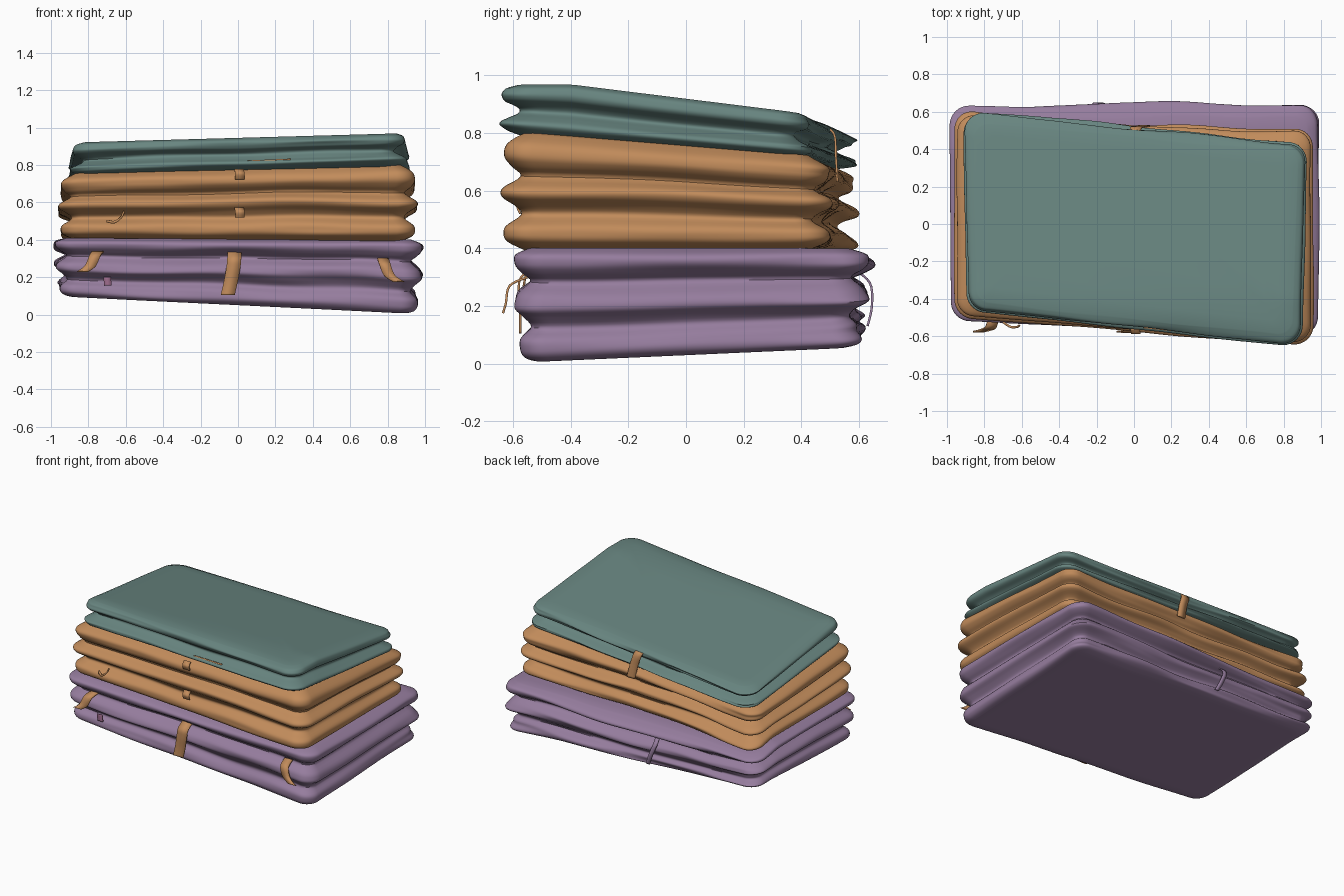
import bpy, bmesh, math
from mathutils import Vector, noise

if "Cube" in bpy.data.objects:
    bpy.data.objects.remove(bpy.data.objects["Cube"])


def material(name, rgb):
    m = bpy.data.materials.new(name)
    m.diffuse_color = (*rgb, 1)
    m.use_nodes = True
    m.node_tree.nodes["Principled BSDF"].inputs["Base Color"].default_value = m.diffuse_color
    return m


TEAL = material("teal cloth", (0.138, 0.235, 0.216))
TAN = material("tan cloth", (0.54, 0.262, 0.105))
PURPLE = material("purple cloth", (0.305, 0.205, 0.342))
PINK = material("pink patch", (0.36, 0.16, 0.28))


# tilted planes separating the three bundles
def ground(x, y):
    return 0.054 - 0.047 * x + 0.045 * (y + 0.4)


def seam_low(x, y):
    return 0.405 - 0.005 * x - 0.2 * max(0, y - 0.4) * (0.5 - 0.5 * x)


def seam_high(x, y):
    return 0.78 + 0.02 * x - 0.08 * (y + 0.5)


def top(x, y):
    return 0.945 + 0.028 * x - 0.125 * max(0, y + 0.4)


def spline(pts, n):
    """Smooth curve through points of any dimension."""
    pts = [Vector(p) for p in pts]
    out = []
    for i in range(len(pts) - 1):
        a, b = pts[max(i - 1, 0)], pts[i]
        c, d = pts[i + 1], pts[min(i + 2, len(pts) - 1)]
        for k in range(n):
            t = k / n
            out.append(0.5 * (2 * b + (c - a) * t + (2 * a - 5 * b + 4 * c - d) * t * t
                              + (3 * b - a - 3 * c + d) * t ** 3))
    return out + [pts[-1]]


def finish(bm, name, mat, angle=50):
    bmesh.ops.recalc_face_normals(bm, faces=bm.faces)
    me = bpy.data.meshes.new(name)
    bm.to_mesh(me)
    bm.free()
    ob = bpy.data.objects.new(name, me)
    bpy.context.collection.objects.link(ob)
    me.materials.append(mat)
    bpy.ops.object.select_all(action='DESELECT')
    bpy.context.view_layer.objects.active = ob
    ob.select_set(True)
    bpy.ops.object.shade_smooth_by_angle(angle=math.radians(angle))
    return ob


def outline(quad, d):
    """Rounded quad inset by d; corners run front-left, then anticlockwise."""
    r = max(0.1 - 0.5 * d, 0.02)
    signs = [(-1, -1), (1, -1), (1, 1), (-1, 1)]
    cent = [Vector((q[0] - s[0] * (d + r), q[1] - s[1] * (d + r)))
            for q, s in zip(quad, signs)]
    arcs = []
    for i, c in enumerate(cent):
        a0 = math.pi + i * math.pi / 2
        arcs.append([c + r * Vector((math.cos(a0 + k * math.pi / 16), math.sin(a0 + k * math.pi / 16)))
                     for k in range(9)])
    pts = []
    for i in range(4):
        pts += arcs[i]
        a, b = arcs[i][-1], arcs[(i + 1) % 4][0]
        n = 44 if i % 2 == 0 else 26
        pts += [a.lerp(b, k / n) for k in range(1, n)]
    return pts


def bundle(name, mat, quad, lower, upper, profile, bow, seed):
    """Folded cloth: stacked outlines, profile = (height fraction, inset)."""
    side = [tuple(p) for p in spline(profile, 4)]
    t0, t1 = side[0][0], side[-1][0]
    caps = (0.12, 0.2, 0.32, 0.44)
    rows = [(t0, d) for d in reversed(caps)] + side + [(t1, d) for d in caps]
    bm = bmesh.new()
    rings = []
    for t, d in rows:
        ring = []
        flat = d > 0.1
        for p in outline(quad, d):
            x, y = p
            back = max(0, y - 0.3) * 4
            tt = t
            if not flat:
                # wandering folds and small wrinkles, rougher at the back
                mid = max(0, math.sin(math.pi * min(max(t, 0), 1)))
                tt += mid * (0.06 + 0.04 * back) * noise.noise(Vector((x * 1.6, y * 1.6, seed)))
                k = (0.011 + 0.012 * back) * noise.noise(Vector((x * 2.2, y * 2.2, t * 7 + seed)))
                x -= k * (1 if x > 0 else -1) * min(1, abs(x) ** 6)
                y -= k * (1 if y > 0 else -1)
            y -= bow * (1 - x * x) * max(0, min(1, y * 2))
            z0, z1 = lower(x, y), upper(x, y)
            ring.append(bm.verts.new((x, y, z0 + (z1 - z0) * tt)))
        rings.append(ring)
    n = len(rings[0])
    for a, b in zip(rings, rings[1:]):
        for i in range(n):
            j = (i + 1) % n
            bm.faces.new((a[i], a[j], b[j], b[i]))
    bm.faces.new(rings[0])
    bm.faces.new(rings[-1])
    return finish(bm, name, mat)


# three bundles of folded cloth
bundle("purple_bundle", PURPLE, [(-0.975, -0.52), (0.985, -0.6), (0.985, 0.63), (-0.985, 0.635)],
       ground, seam_low,
       [(0, 0.08), (0.03, 0.045), (0.1, 0.025), (0.2, 0.03), (0.3, 0.062), (0.4, 0.035),
        (0.48, 0.005), (0.58, 0.01), (0.7, 0.06), (0.78, 0.03), (0.86, 0.0), (0.94, 0.003),
        (1.0, 0.06)], 0.0, 1.3)
bundle("tan_bundle", TAN, [(-0.955, -0.505), (0.955, -0.64), (0.955, 0.515), (-0.955, 0.605)],
       seam_low, seam_high,
       [(-0.02, 0.08), (0.05, 0.025), (0.12, 0.01), (0.2, 0.015), (0.3, 0.062), (0.38, 0.045),
        (0.46, 0.002), (0.54, 0.002), (0.64, 0.062), (0.72, 0.03), (0.8, 0.01), (0.9, 0.02),
        (1.0, 0.08)], 0.03, 5.1)
bundle("teal_bundle", TEAL, [(-0.885, -0.465), (0.89, -0.635), (0.915, 0.43), (-0.9, 0.585)],
       seam_high, top,
       [(-0.1, 0.09), (0.0, 0.02), (0.1, -0.008), (0.2, -0.008), (0.3, 0.02), (0.42, 0.055),
        (0.55, 0.04), (0.66, 0.008), (0.8, 0.0), (0.92, 0.012), (1.0, 0.045)], 0.0, 9.7)


def ribbon(name, mat, path, width, axis=(1, 0, 0), thick=0.008):
    """Flat strip swept along a path."""
    half = Vector(axis) * width / 2
    bm = bmesh.new()
    rows = [(bm.verts.new(p - half), bm.verts.new(p + half)) for p in spline(path, 5)]
    for a, b in zip(rows, rows[1:]):
        bm.faces.new((a[0], a[1], b[1], b[0]))
    ob = finish(bm, name, mat, 40)
    mod = ob.modifiers.new("thickness", 'SOLIDIFY')
    mod.thickness = thick
    mod.offset = 0
    return ob


# hanging straps at the front
ribbon("front_centre_strap", TAN, [(-0.02, -0.52, 0.335), (-0.02, -0.572, 0.3), (-0.025, -0.58, 0.25),
                                   (-0.04, -0.575, 0.17), (-0.055, -0.575, 0.105)], 0.075)
ribbon("front_left_strap", TAN, [(-0.75, -0.5, 0.335), (-0.765, -0.55, 0.315), (-0.79, -0.565, 0.26),
                                 (-0.83, -0.575, 0.23)], 0.06)
ribbon("front_right_strap", TAN, [(0.775, -0.55, 0.3), (0.785, -0.612, 0.27), (0.81, -0.625, 0.21),
                                  (0.86, -0.635, 0.175)], 0.06)
# back straps
ribbon("back_tan_strap", TAN, [(0.0, 0.46, 0.83), (0.01, 0.512, 0.8), (0.035, 0.52, 0.72),
                               (0.055, 0.525, 0.63)], 0.06)
ribbon("back_purple_strap", PURPLE, [(-0.2, 0.58, 0.33), (-0.21, 0.638, 0.28), (-0.18, 0.645, 0.2),
                                     (-0.15, 0.63, 0.13)], 0.03)
# loose cord, small tabs and patches on the front
ribbon("front_cord", TAN, [(-0.7, -0.525, 0.5), (-0.66, -0.55, 0.495), (-0.625, -0.55, 0.52),
                           (-0.61, -0.54, 0.55)], 0.014, (0, 0, 1), 0.012)
for i, z in enumerate((0.55, 0.755)):
    ribbon("front_tab_%d" % (i + 1), TAN, [(0.005, -0.56, z + 0.02), (0.01, -0.585, z),
                                           (0.01, -0.575, z - 0.03)], 0.05)
ribbon("tan_patch", TAN, [(0.05, -0.553, 0.816), (0.28, -0.576, 0.826)], 0.016, (0, 0, 1))
ribbon("pink_patch", PINK, [(-0.7, -0.515, 0.2), (-0.695, -0.514, 0.155)], 0.04)
